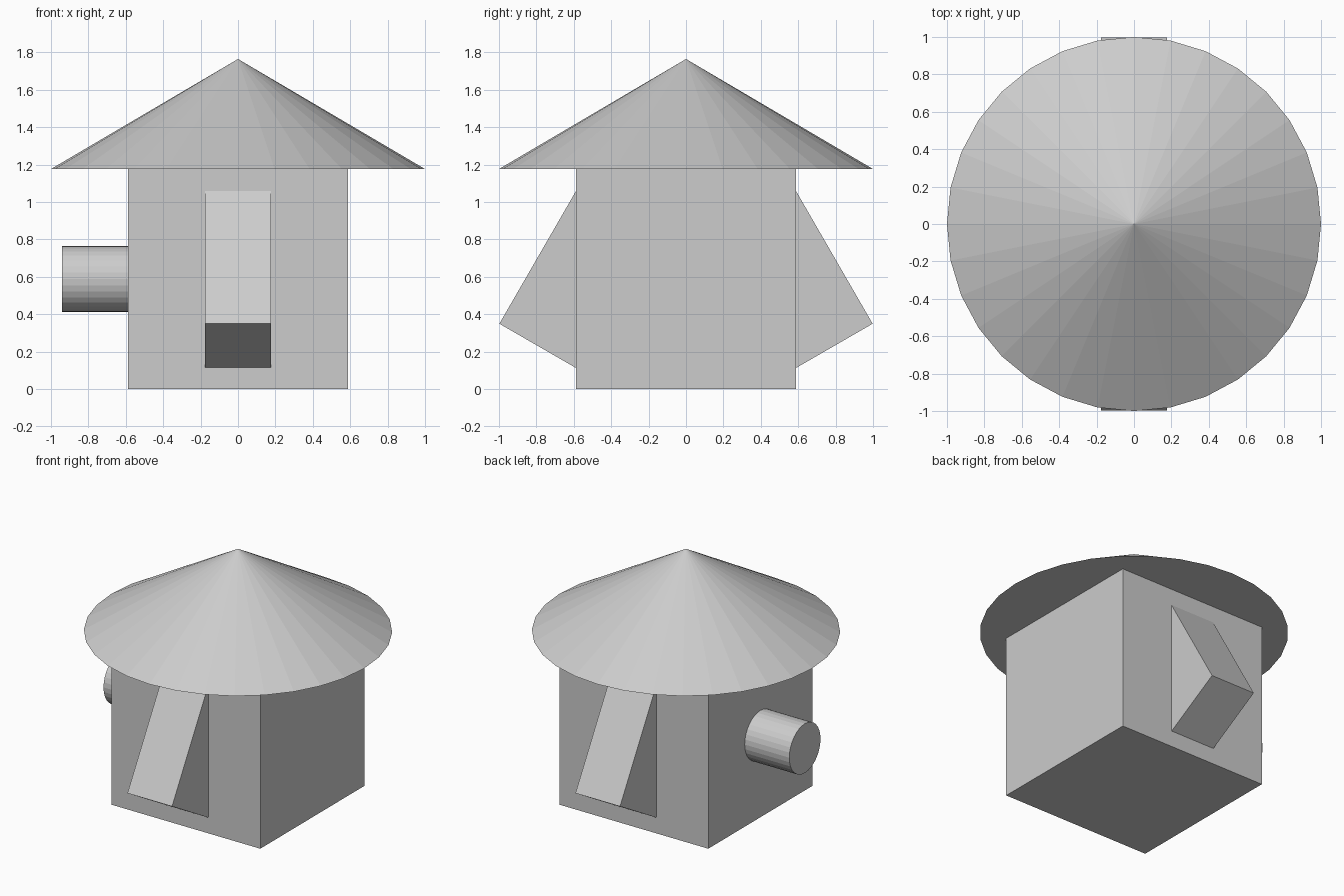
import bpy
from math import radians

default_cube = bpy.data.objects.get("Cube")
if default_cube:
    bpy.data.objects.remove(default_cube, do_unlink=True)

U = 1 / 1.7            # half the wall width; the roof radius is 1
GREY = (0.604, 0.604, 0.604, 1)

plain_grey = bpy.data.materials.new("plain_grey")
plain_grey.use_nodes = True
plain_grey.diffuse_color = GREY
plain_grey.node_tree.nodes["Principled BSDF"].inputs["Base Color"].default_value = GREY


def finish(name):
    """Name the newest object and give it the shared material."""
    obj = bpy.context.object
    obj.name = obj.data.name = name
    obj.data.materials.append(plain_grey)
    return obj


def box(name, location, half_size, tilt=0):
    bpy.ops.mesh.primitive_cube_add(size=2, location=location,
                                    rotation=(radians(tilt), 0, 0))
    obj = finish(name)
    obj.scale = half_size
    return obj


# Square walls
box("walls", (0, 0, U), (U, U, U))

# Conical roof with a closed underside
bpy.ops.mesh.primitive_cone_add(vertices=32, radius1=1.7 * U, radius2=0, depth=U,
                                location=(0, 0, 2.5 * U))
finish("roof")

# Tilted chutes sunk into the front and back walls
for name, side in (("front_chute", -1), ("back_chute", 1)):
    box(name, (0, side * U, U), (0.3 * U, 0.4 * U, 0.7 * U), tilt=30 * side)

# Round pipe through the right wall
bpy.ops.mesh.primitive_cylinder_add(vertices=32, radius=0.3 * U, depth=1.2 * U,
                                    location=(-U, 0, U),
                                    rotation=(0, radians(90), 0))
finish("side_pipe")
